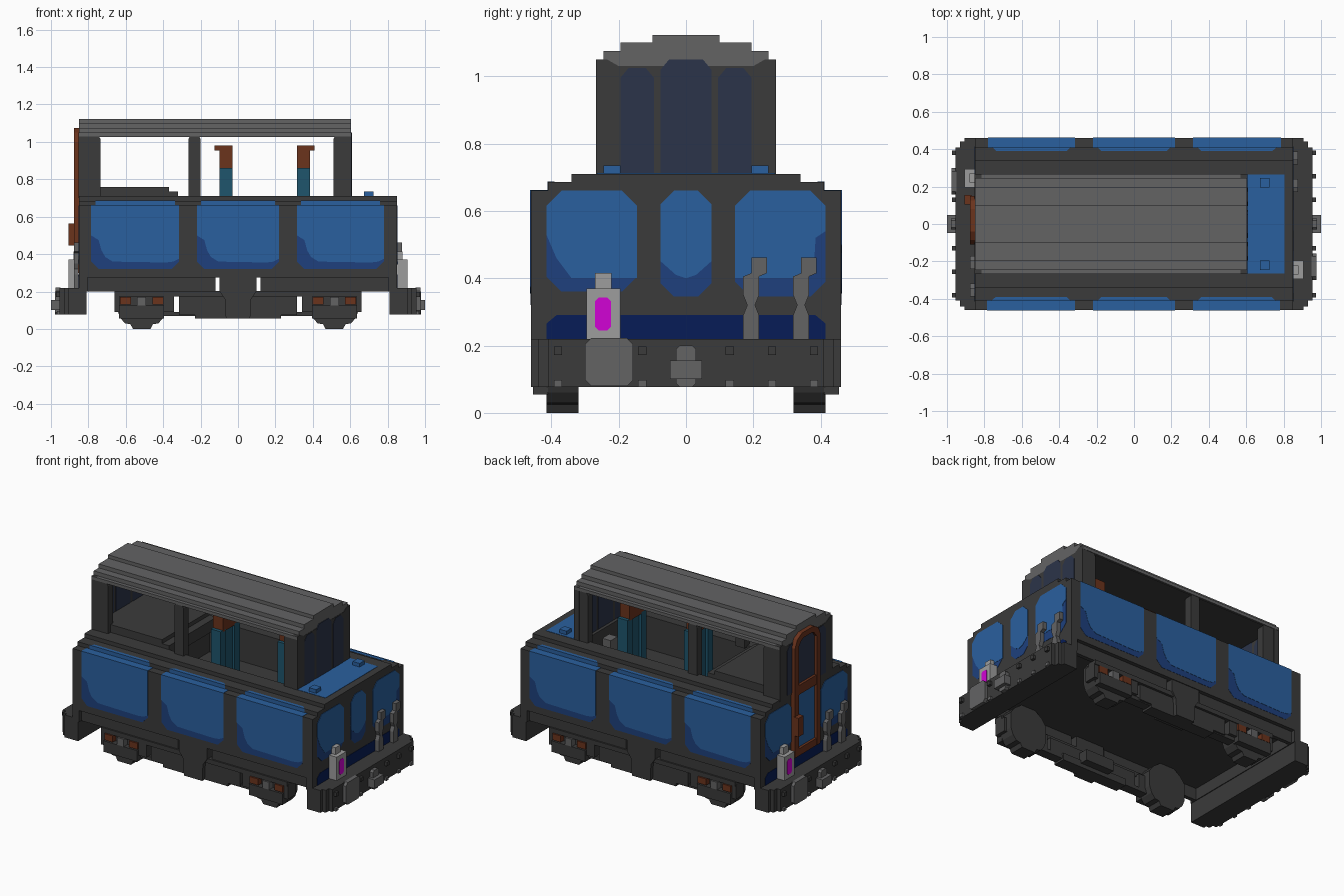
import bpy, bmesh, math

if "Cube" in bpy.data.objects:
    bpy.data.objects.remove(bpy.data.objects["Cube"], do_unlink=True)

COLOURS = {
    "dark_grey": (0.043, 0.043, 0.043), "grey": (0.125, 0.125, 0.127),
    "light_grey": (0.34, 0.34, 0.34), "blue": (0.023, 0.117, 0.345),
    "deep_blue": (0.013, 0.051, 0.205), "navy": (0.002, 0.012, 0.095),
    "brown": (0.147, 0.033, 0.012), "teal": (0.013, 0.09, 0.15),
    "magenta": (0.64, 0.001, 0.66), "dark_glass": (0.024, 0.034, 0.067),
}
MATS = {}
for key, rgb in COLOURS.items():
    m = bpy.data.materials.new(key)
    m.use_nodes = True
    m.diffuse_color = (*rgb, 1)
    m.node_tree.nodes["Principled BSDF"].inputs["Base Color"].default_value = (*rgb, 1)
    MATS[key] = m


def prism(name, mat, axis, pts, a0, a1, twin=False):
    """Extrude a 2D outline along an axis; twin adds a copy turned half round z."""
    place = {"x": lambda p, a: (a, p[0], p[1]),
             "y": lambda p, a: (p[0], a, p[1]),
             "z": lambda p, a: (p[0], p[1], a)}[axis]
    for s in ((1, -1) if twin else (1,)):
        bm = bmesh.new()
        rings = []
        for a in (a0, a1):
            co = [place(p, a) for p in pts]
            rings.append([bm.verts.new((s * x, s * y, z)) for x, y, z in co])
        n = len(pts)
        bm.faces.new(rings[0])
        bm.faces.new(rings[1])
        for i in range(n):
            j = (i + 1) % n
            bm.faces.new((rings[0][i], rings[0][j], rings[1][j], rings[1][i]))
        bmesh.ops.recalc_face_normals(bm, faces=bm.faces)
        me = bpy.data.meshes.new(name)
        bm.to_mesh(me)
        bm.free()
        me.materials.append(MATS[mat])
        bpy.context.collection.objects.link(
            bpy.data.objects.new(name + ("_turned" if s < 0 else ""), me))


def box(name, mat, x0, x1, y0, y1, z0, z1, twin=False):
    prism(name, mat, "z", [(x0, y0), (x1, y0), (x1, y1), (x0, y1)], z0, z1, twin)


def octagon(a0, a1, b0, b1, c):
    return [(a0 + c, b0), (a1 - c, b0), (a1, b0 + c), (a1, b1 - c),
            (a1 - c, b1), (a0 + c, b1), (a0, b1 - c), (a0, b0 + c)]


def mirrored(half):
    """Complete a right-hand outline by mirroring the first coordinate."""
    return half + [(-a, b) for a, b in reversed(half)]


# Body: stepped shell with an open well for the cabin
SHELL = [(0.46, 0.275), (0.46, 0.66), (0.41, 0.66), (0.41, 0.685), (0.34, 0.685), (0.34, 0.71)]
prism("body_rear", "dark_grey", "x", mirrored(SHELL), -0.85, -0.37)
prism("body_front", "dark_grey", "x", mirrored(SHELL), 0.55, 0.85)
prism("body_middle", "dark_grey", "x", mirrored(SHELL + [(0.24, 0.71), (0.24, 0.5)]), -0.37, 0.55)
box("body_end_foot", "dark_grey", 0.805, 0.85, -0.46, 0.46, 0.20, 0.28, True)
box("console", "dark_grey", -0.85, -0.37, -0.24, 0.24, 0.70, 0.76)
box("console_step", "dark_grey", -0.37, -0.32, -0.24, 0.24, 0.66, 0.735)
box("hood_panel", "blue", 0.605, 0.805, -0.265, 0.265, 0.705, 0.712)
for y in (-0.22, 0.22):
    box("hood_cap", "blue", 0.675, 0.725, y - 0.025, y + 0.025, 0.71, 0.735)

# Side panels with a darker swoosh, wrapping over the stepped shoulder
for x0, x1 in ((-0.785, -0.315), (-0.22, 0.22), (0.315, 0.78)):
    prism("side_panel_shade", "deep_blue", "y",
          [(x0 + 0.04, 0.32), (x1 - 0.04, 0.32), (x1, 0.36), (x1, 0.655),
           (x0, 0.655), (x0, 0.36)], -0.4615, -0.45, True)
    prism("side_panel", "blue", "y",
          [(x0, 0.50), (x0 + 0.04, 0.475), (x0 + 0.055, 0.42), (x0 + 0.075, 0.385),
           (x0 + 0.115, 0.36), (x1 - 0.07, 0.355), (x1 - 0.03, 0.36), (x1, 0.375),
           (x1, 0.66), (x0, 0.66)], -0.463, -0.45, True)
    box("shoulder_panel", "blue", x0, x1, -0.463, -0.40, 0.65, 0.662, True)
    prism("shoulder_riser", "blue", "z",
          [(x0 + 0.022, -0.412), (x1 - 0.022, -0.412), (x1 - 0.045, -0.39), (x0 + 0.045, -0.39)],
          0.65, 0.687, True)

# End panels
prism("end_shade_a", "deep_blue", "x", octagon(-0.415, -0.145, 0.36, 0.66, 0.045), 0.84, 0.8515, True)
prism("end_panel_a", "blue", "x",
      [(-0.415, 0.53), (-0.385, 0.46), (-0.34, 0.40), (-0.145, 0.40), (-0.145, 0.615),
       (-0.19, 0.66), (-0.37, 0.66), (-0.415, 0.615)], 0.84, 0.853, True)
prism("end_shade_b", "deep_blue", "x", octagon(0.145, 0.415, 0.345, 0.66, 0.045), 0.84, 0.8515, True)
prism("end_panel_b", "blue", "x",
      [(0.145, 0.40), (0.35, 0.40), (0.38, 0.44), (0.385, 0.52), (0.415, 0.54),
       (0.415, 0.615), (0.37, 0.66), (0.19, 0.66), (0.145, 0.615)], 0.84, 0.853, True)
prism("end_shade_middle", "deep_blue", "x", octagon(-0.075, 0.075, 0.345, 0.66, 0.04), 0.84, 0.8515, True)
prism("end_panel_middle", "blue", "x",
      [(-0.075, 0.45), (-0.03, 0.41), (0, 0.40), (0.03, 0.41), (0.075, 0.45),
       (0.075, 0.62), (0.035, 0.66), (-0.035, 0.66), (-0.075, 0.62)], 0.84, 0.853, True)
prism("end_lower_panel", "navy", "x",
      [(-0.415, 0.21), (0.415, 0.21), (0.415, 0.265), (0.385, 0.29), (-0.385, 0.29),
       (-0.415, 0.265)], 0.84, 0.852, True)

# Cabin: end walls with glazing, side posts, stepped roof
for x0, x1 in ((-0.852, -0.815), (0.57, 0.607)):
    prism("cabin_end", "dark_grey", "x",
          mirrored([(0.267, 0.70), (0.267, 1.05), (0.235, 1.05), (0.20, 1.03)]), x0, x1)
    for y0, y1, top in ((-0.195, -0.095, 1.025), (-0.075, 0.075, 1.05), (0.095, 0.195, 1.025)):
        prism("cabin_end_glass", "dark_glass", "x",
              [(y0, 0.712), (y1, 0.712), (y1, top - 0.03), (y1 - 0.025, top),
               (y0 + 0.025, top), (y0, top - 0.03)], x0 - 0.002, x1 + 0.002)
for x0, x1 in ((-0.85, -0.735), (-0.265, -0.2), (0.51, 0.605)):
    for y0, y1 in ((-0.265, -0.215), (0.215, 0.265)):
        prism("cabin_post", "dark_grey", "y",
              [(x0, 0.70), (x1, 0.70), (x1, 1.015), (x1 - 0.012, 1.035),
               (x0 + 0.012, 1.035), (x0, 1.015)], y0, y1)
prism("roof", "grey", "x",
      mirrored([(0.268, 1.03), (0.268, 1.05), (0.245, 1.05), (0.245, 1.075), (0.195, 1.075),
                (0.195, 1.10), (0.10, 1.10), (0.10, 1.122)]), -0.85, 0.605)
box("ceiling", "dark_grey", -0.82, 0.57, -0.262, 0.262, 1.026, 1.032)

# Seats, the second one turned to face the other way
for x0, x1, c0, c1, yc in ((-0.10, -0.03, -0.125, -0.03, -0.035),
                           (0.315, 0.385, 0.315, 0.41, 0.045)):
    for d in (-0.07, 0.07):
        box("seat_side", "teal", x0, x1, yc + d - 0.027, yc + d + 0.027, 0.50, 0.86)
    box("seat_back", "teal", x0 + 0.015, x1 - 0.015, yc - 0.045, yc + 0.045, 0.50, 0.85)
    box("headrest", "brown", x0, x1, yc - 0.075, yc + 0.075, 0.85, 0.955)
    box("headrest_cap", "brown", c0, c1, yc - 0.075, yc + 0.075, 0.953, 0.98)
box("control_stand", "grey", 0.47, 0.53, 0.02, 0.09, 0.50, 0.67)

# Door in the -x end: brown arched frame with a glazed top and blue lower panel
for y0, y1 in ((-0.11, -0.07), (0.11, 0.15)):
    box("door_stile", "brown", -0.877, -0.85, y0, y1, 0.30, 1.0)
for z0, z1 in ((0.30, 0.345), (0.69, 0.75)):
    box("door_rail", "brown", -0.876, -0.85, -0.08, 0.12, z0, z1)
prism("door_arch", "brown", "x",
      [(-0.11, 1.0), (-0.085, 1.05), (-0.04, 1.075), (0.08, 1.075), (0.125, 1.05), (0.15, 1.0),
       (0.11, 1.0), (0.085, 1.03), (0.06, 1.04), (-0.02, 1.04), (-0.045, 1.03), (-0.07, 1.0)],
      -0.877, -0.85)
box("door_glass", "dark_glass", -0.86, -0.85, -0.07, 0.11, 0.75, 1.04)
box("door_panel", "blue", -0.86, -0.85, -0.07, 0.11, 0.345, 0.69)
box("door_handle", "brown", -0.905, -0.87, 0.105, 0.155, 0.445, 0.565)

# Buffer beams with bolts, coupler and gear box
prism("buffer_beam", "dark_grey", "z",
      [(0.81, -0.46), (0.905, -0.46), (0.905, -0.44), (0.93, -0.44), (0.93, -0.41), (0.955, -0.41),
       (0.955, 0.41), (0.93, 0.41), (0.93, 0.44), (0.905, 0.44), (0.905, 0.46), (0.81, 0.46)],
      0.077, 0.22, True)
for y in (-0.38, -0.13, 0.13, 0.255, 0.38):
    box("beam_bolt", "dark_grey", 0.95, 0.972, y - 0.012, y + 0.012, 0.172, 0.197, True)
    box("beam_foot", "grey", 0.95, 0.968, y - 0.012, y + 0.012, 0.077, 0.097, True)
prism("beam_box", "grey", "x", octagon(-0.30, -0.157, 0.08, 0.222, 0.018), 0.95, 0.975, True)
prism("coupler_shank", "grey", "x", octagon(-0.03, 0.03, 0.077, 0.2, 0.012), 0.95, 0.978, True)
box("coupler_head", "grey", 0.95, 1.0, -0.047, 0.047, 0.10, 0.155, True)

# Lamps and hooked pipes
box("lamp", "light_grey", 0.852, 0.905, -0.295, -0.195, 0.22, 0.37, True)
box("lamp_top", "light_grey", 0.852, 0.88, -0.27, -0.222, 0.37, 0.415, True)
prism("lamp_lens", "magenta", "x", octagon(-0.27, -0.223, 0.245, 0.342, 0.01), 0.90, 0.9065, True)
for y in (0.17, 0.318):
    prism("pipe", "grey", "x",
          [(y, 0.22), (y + 0.047, 0.22), (y + 0.047, 0.29), (y + 0.035, 0.32), (y + 0.047, 0.35),
           (y + 0.047, 0.405), (y + 0.07, 0.415), (y + 0.07, 0.462), (y + 0.024, 0.462),
           (y + 0.024, 0.415), (y, 0.405), (y, 0.35), (y + 0.012, 0.32), (y, 0.29)],
          0.852, 0.878, True)

# Underframe: thin split skirts around an open underside, rails and central tanks
for x0, x1 in ((-0.81, -0.12), (-0.10, 0.10), (0.12, 0.81)):
    box("skirt", "dark_grey", x0, x1, -0.435, -0.41, 0.20, 0.276, True)
box("side_rail", "dark_grey", -0.66, 0.66, -0.445, -0.385, 0.173, 0.202, True)
box("lower_rail", "dark_grey", -0.315, 0.315, -0.43, -0.365, 0.075, 0.175, True)
box("rail_link", "dark_grey", -0.40, 0.40, -0.42, -0.36, 0.068, 0.09, True)
prism("centre_tank", "dark_grey", "y",
      mirrored([(0.10, 0.276), (0.10, 0.205), (0.07, 0.16), (0.065, 0.055)][::-1]), -0.455, -0.39, True)
box("tank_base", "dark_grey", -0.23, 0.23, -0.43, -0.35, 0.055, 0.10, True)
box("tank_inner", "dark_grey", -0.10, 0.10, -0.37, -0.30, 0.08, 0.15, True)

# Bogies: stepped wheels, axle boxes and springs
for c in (-0.515, 0.515):
    prism("wheel", "dark_grey", "y",
          [(c + a, z) for a, z in mirrored([(0.047, 0.0), (0.06, 0.025), (0.09, 0.03), (0.115, 0.06),
                                            (0.13, 0.10), (0.13, 0.20), (0.10, 0.24), (0.05, 0.276)])],
          -0.415, -0.32, True)
    box("bogie_frame", "dark_grey", c - 0.12, c + 0.12, -0.455, -0.41, 0.055, 0.125, True)
    box("axle_box", "grey", c - 0.024, c + 0.024, -0.455, -0.41, 0.125, 0.172, True)
    for d in (-0.087, 0.087):
        box("spring", "brown", c + d - 0.03, c + d + 0.03, -0.45, -0.41, 0.13, 0.17, True)
    for d in (-0.132, 0.132, 0.16 if c < 0 else -0.16):
        box("frame_bracket", "dark_grey", c + d - 0.014, c + d + 0.014, -0.44, -0.36, 0.09, 0.18, True)
